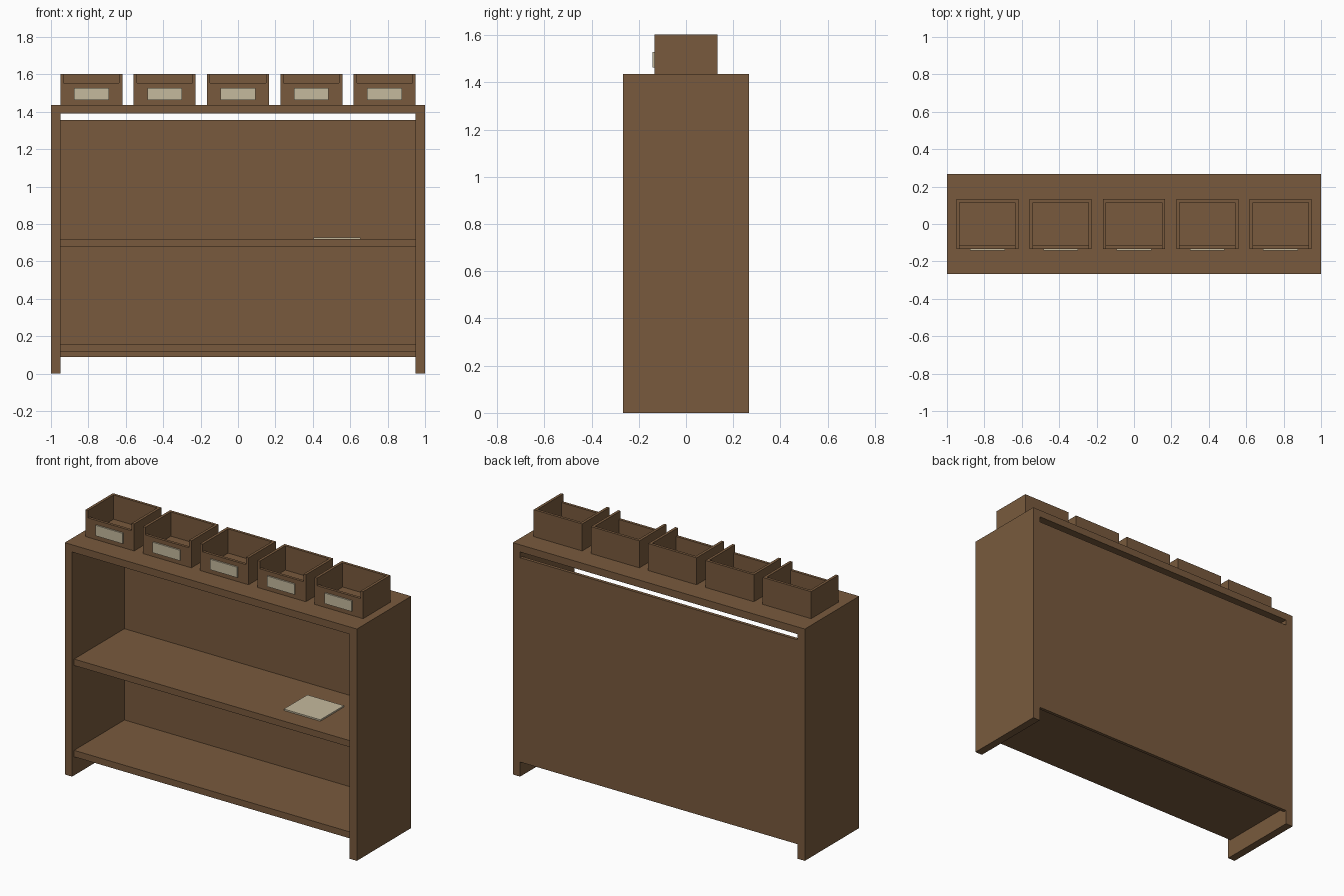
import bpy
from mathutils import Vector

cube = bpy.data.objects.get("Cube")
if cube:
    bpy.data.objects.remove(cube, do_unlink=True)


def material(name, rgb):
    mat = bpy.data.materials.new(name)
    mat.use_nodes = True
    color = (*rgb, 1)
    mat.diffuse_color = color
    mat.node_tree.nodes["Principled BSDF"].inputs["Base Color"].default_value = color
    return mat


WOOD = material("brown wood", (0.19, 0.102, 0.047))
PAPER = material("cream paper", (0.56, 0.49, 0.34))


def box(name, low, high, mat=WOOD):
    """Axis-aligned board between two opposite corners."""
    low, high = Vector(low), Vector(high)
    bpy.ops.mesh.primitive_cube_add(size=1, location=(low + high) / 2)
    obj = bpy.context.object
    obj.name = name
    obj.scale = high - low
    bpy.ops.object.transform_apply(location=False, rotation=False, scale=True)
    obj.data.materials.append(mat)
    return obj


# Cabinet frame
W, D, H = 1.0, 0.266, 1.435       # half width, half depth, height
INNER = 0.95                      # inner half width
TOP = 1.39                        # underside of the top board
BACK = D - 0.02                   # inner face of the back panel

box("top_board", (-W, -D, TOP), (W, D, H))
box("right_side_panel", (-W, -D, 0), (-INNER, D, TOP))
box("left_side_panel", (INNER, -D, 0), (W, D, TOP))
box("back_panel", (-INNER, BACK, 0.09), (INNER, D, 1.355))

# Shelves, set slightly behind the front edges
for name, z in (("bottom_shelf", 0.115), ("middle_shelf", 0.68)):
    box(name, (-INNER, 0.02 - D, z), (INNER, BACK, z + 0.04))

# Loose sheet on the middle shelf
box("paper_sheet", (0.405, -0.13, 0.72), (0.655, 0.1, 0.729), PAPER)


# Open storage bins with a lowered front and a label plate
def storage_bin(index, x):
    w, d, t, top = 0.166, 0.133, 0.017, 1.602
    name = f"bin_{index}_"
    box(name + "floor", (x - w + t, t - d, H), (x + w - t, d - t, H + t))
    box(name + "right_wall", (x - w, -d, H), (x - w + t, d, top))
    box(name + "left_wall", (x + w - t, -d, H), (x + w, d, top))
    box(name + "back_wall", (x - w + t, d - t, H), (x + w - t, d, top))
    box(name + "front_wall", (x - w + t, -d, H), (x + w - t, t - d, 1.555))
    box(name + "label", (x - 0.093, -d - 0.009, 1.463), (x + 0.093, -d, 1.528), PAPER)


for i in range(5):
    storage_bin(i + 1, (i - 2) * 0.392)
